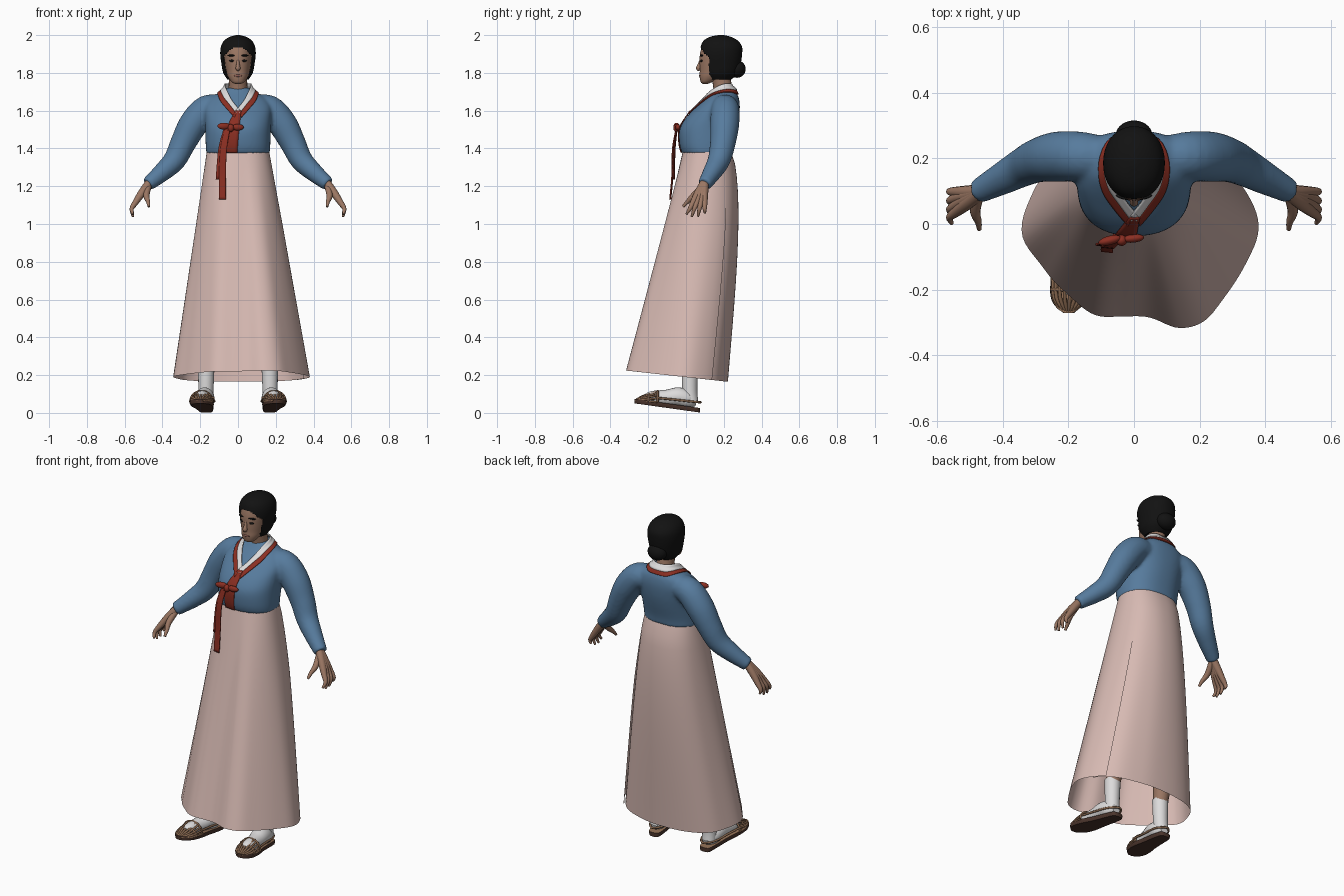
import bpy, bmesh, math
from mathutils import Vector

if "Cube" in bpy.data.objects:
    bpy.data.objects.remove(bpy.data.objects["Cube"])

COLORS = {
    "blue cloth": (0.095, 0.20, 0.34), "pink cloth": (0.68, 0.49, 0.45), "red cloth": (0.26, 0.028, 0.016),
    "white cloth": (0.72, 0.71, 0.71), "skin": (0.33, 0.185, 0.125), "black hair": (0.006, 0.006, 0.006),
    "straw": (0.27, 0.15, 0.085), "dark sole": (0.07, 0.035, 0.025), "lips": (0.24, 0.10, 0.08),
}
MATS = {}
for key, c in COLORS.items():
    MATS[key] = bpy.data.materials.new(key)
    MATS[key].diffuse_color = (*c, 1)


def spline(pts, n, closed=False):
    """Smooth curve through points of any dimension, n steps per span."""
    out, m = [], len(pts)
    get = (lambda i: pts[i % m]) if closed else (lambda i: pts[min(max(i, 0), m - 1)])
    for i in range(m if closed else m - 1):
        for k in range(n):
            t = k / n
            out.append(tuple(0.5 * (2 * b + (c - a) * t + (2 * a - 5 * b + 4 * c - d) * t * t
                                    + (3 * b - a - 3 * c + d) * t ** 3)
                             for a, b, c, d in zip(get(i - 1), get(i), get(i + 1), get(i + 2))))
    return out if closed else out + [tuple(pts[-1])]


def loft(rings, closed=True, caps=True):
    n = len(rings[0])
    verts = [v for r in rings for v in r]
    faces = [(j * n + i, j * n + (i + 1) % n, (j + 1) * n + (i + 1) % n, (j + 1) * n + i)
             for j in range(len(rings) - 1) for i in range(n if closed else n - 1)]
    if caps and closed:
        faces += [tuple(range(n)), tuple(range(len(verts) - n, len(verts)))]
    return verts, faces


def sup(a, p):
    return math.copysign(abs(a) ** (2 / p), a)


def body_rings(keys, n, segs, p=2.3):
    """Horizontal rings from (z, half width, front y, back y)."""
    rings = []
    for z, w, f, b in spline(keys, n):
        rings.append([(w * sup(math.cos(a), p), (f + b) / 2 + (b - f) / 2 * sup(math.sin(a), p), z)
                      for a in (2 * math.pi * i / segs for i in range(segs))])
    return rings


def tube(pts, segs=14, n=5):
    """Tube through (x, y, z, radius) points."""
    path = spline(pts, n)
    P = [Vector(p[:3]) for p in path]
    spread = [sum(abs(b[k] - a[k]) for a, b in zip(P, P[1:])) for k in range(3)]
    ref = Vector([1.0 if k == spread.index(min(spread)) else 0.0 for k in range(3)])
    rings = []
    for i, p in enumerate(P):
        t = (P[min(i + 1, len(P) - 1)] - P[max(i - 1, 0)]).normalized()
        u = t.cross(ref).normalized()
        v = t.cross(u)
        r = path[i][3]
        rings.append([tuple(p + r * (u * math.cos(a) + v * math.sin(a)))
                      for a in (2 * math.pi * k / segs for k in range(segs))])
    return loft(rings)


def strip(a, b, n=5, m=4):
    """Sheet between two edge curves."""
    A, B = spline(a, n), spline(b, n)
    return loft([[tuple(Vector(p).lerp(Vector(q), k / m)) for k in range(m + 1)] for p, q in zip(A, B)], closed=False)


def blob(c, s, turn=0, segs=20):
    """Ellipsoid turned about z."""
    rings = []
    for j in range(segs // 2 + 1):
        h = -math.pi / 2 + math.pi * j / (segs // 2)
        row = []
        for i in range(segs):
            a = 2 * math.pi * i / segs
            r = max(math.cos(h), 0.02)
            x, y = s[0] * r * math.cos(a), s[1] * r * math.sin(a)
            row.append((c[0] + x * math.cos(turn) - y * math.sin(turn),
                        c[1] + x * math.sin(turn) + y * math.cos(turn), c[2] + s[2] * math.sin(h)))
        rings.append(row)
    return loft(rings)


def obj(name, parts, *mats, keep=None, rule=None):
    verts, faces = [], []
    for v, f in parts:
        faces += [tuple(i + len(verts) for i in q) for q in f]
        verts += v
    me = bpy.data.meshes.new(name)
    me.from_pydata(verts, [], faces)
    bm = bmesh.new()
    bm.from_mesh(me)
    bmesh.ops.recalc_face_normals(bm, faces=bm.faces)
    if keep:
        bmesh.ops.delete(bm, geom=[f for f in bm.faces if not keep(f.calc_center_median())], context='FACES')
    if rule:
        for f in bm.faces:
            f.material_index = rule(f)
    bm.to_mesh(me)
    bm.free()
    for m in mats:
        me.materials.append(MATS[m])
    o = bpy.data.objects.new(name, me)
    bpy.context.collection.objects.link(o)
    bpy.ops.object.select_all(action='DESELECT')
    o.select_set(True)
    bpy.context.view_layer.objects.active = o
    bpy.ops.object.shade_smooth_by_angle(angle=math.radians(50))
    return o


def flip(pts, s):
    return [(p[0] * s, *p[1:]) for p in pts]


# Jacket: torso and sleeves fused
torso = loft(body_rings([(1.372, .168, -.02, .24), (1.42, .171, -.034, .247), (1.5, .173, -.034, .268),
                         (1.56, .176, -.002, .28), (1.62, .178, .055, .285), (1.665, .15, .1, .28),
                         (1.695, .1, .13, .268), (1.72, .068, .15, .255)], 5, 56))
arm = [(.08, .2, 1.615, .065), (.165, .207, 1.607, .075), (.235, .205, 1.53, .077), (.29, .195, 1.43, .068),
       (.335, .175, 1.34, .06), (.40, .14, 1.275, .05), (.478, .098, 1.21, .037)]
jacket = obj("jacket", [torso] + [tube(flip(arm, s), 24) for s in (1, -1)], "blue cloth")
m = jacket.modifiers.new("fuse", 'REMESH')
m.mode, m.voxel_size, m.use_smooth_shade = 'VOXEL', 0.009, True
m = jacket.modifiers.new("soften", 'SMOOTH')
m.factor, m.iterations = 0.5, 6


def on_jacket(o, gap, thick):
    w = o.modifiers.new("lay on jacket", 'SHRINKWRAP')
    w.target, w.wrap_mode, w.offset = jacket, 'OUTSIDE', gap
    t = o.modifiers.new("thickness", 'SOLIDIFY')
    t.thickness, t.offset = thick, 0


# Skirt: wrapped sheet from waist ellipse to irregular hem
hem = [(.35, .07), (.27, .16), (.13, .212), (0, .22), (-.13, .212), (-.24, .17), (-.31, .1), (-.34, -.04),
       (-.27, -.14), (-.2, -.22), (-.12, -.275), (-.03, -.283), (.05, -.287), (.14, -.315), (.23, -.285),
       (.31, -.17), (.37, -.05)]
hem = spline(hem, 6, True)
N, rows = len(hem), []
for j in range(19):
    t, row = j / 18, []
    for i in range(N + 5):
        x, y = hem[i % N]
        a = math.atan2((y + .04) / .26, (x - .01) / .355)
        lap = 1 + .03 * min(max((i - N + 12) / 14, 0), 1) * min(1, t * 3)
        fold = lap * (1 + .008 * t * math.sin(9 * a))
        tx, ty = .165 * sup(math.cos(a), 2.3), .11 + .127 * sup(math.sin(a), 2.3)
        bulge = .045 * math.sin(math.pi * t ** .6) * max(0, math.sin(a))
        zh = .165 + (.22 - y) * .11
        row.append(((tx + (x - tx) * t) * fold, (ty + (y - ty) * t + bulge) * fold, 1.385 + (zh - 1.385) * t))
    rows.append(row)
obj("skirt", [loft(rows, closed=False)], "pink cloth")

# Collar: white inner band, red outer band, red front panel
top = [(0, .243, 1.738), (.05, .232, 1.742), (.07, .19, 1.738), (.055, .125, 1.70), (.027, .076, 1.645), (-.012, .03, 1.595)]
mid = [(0, .262, 1.705), (.055, .25, 1.705), (.086, .19, 1.703), (.079, .115, 1.675), (.046, .066, 1.63), (.008, .015, 1.58)]
low = [(0, .272, 1.685), (.06, .262, 1.685), (.10, .19, 1.685), (.096, .105, 1.655), (.062, .052, 1.61), (.018, .0, 1.56)]
full = lambda e: flip(e[:0:-1], -1) + e
on_jacket(obj("white_collar", [strip(full(top), full(mid))], "white cloth"), .007, .006)
on_jacket(obj("red_collar", [strip(full(mid), full(low))], "red cloth"), .005, .005)
panel_l = [(-.012, .02, 1.60), (-.04, -.01, 1.55), (-.058, -.034, 1.5), (-.064, -.035, 1.43), (-.064, -.022, 1.378)]
panel_r = [(.018, .02, 1.60), (.012, -.01, 1.55), (.006, -.036, 1.5), (.0, -.037, 1.43), (-.004, -.024, 1.378)]
on_jacket(obj("red_front_panel", [strip(panel_l, panel_r)], "red cloth"), .004, .004)

# Bow and hanging ribbons
obj("bow", [blob((-.002, -.044, 1.512), (.033, .013, .017), .1), blob((-.074, -.05, 1.518), (.036, .014, .018), .25),
            blob((-.038, -.05, 1.508), (.017, .017, .021))], "red cloth")
tails = [[(-.062, -.05, 1.51, .012), (-.09, -.062, 1.4, .014), (-.104, -.066, 1.235, .014)],
         [(-.055, -.05, 1.51, .014), (-.076, -.07, 1.4, .017), (-.083, -.074, 1.25, .018), (-.083, -.085, 1.13, .018)]]
for name, tail in zip(("short_ribbon", "long_ribbon"), tails):
    o = obj(name, [strip([(x - w, y, z) for x, y, z, w in tail], [(x + w, y - .004, z) for x, y, z, w in tail])], "red cloth")
    o.modifiers.new("thickness", 'SOLIDIFY').thickness = .007

# Head, neck and face
head = loft(body_rings([(1.742, .016, .088, .115), (1.752, .034, .078, .14), (1.78, .053, .072, .2), (1.81, .063, .073, .25),
                        (1.85, .07, .072, .275), (1.9, .074, .074, .285), (1.95, .066, .09, .27), (1.98, .04, .13, .23)], 4, 40, 2.2))
obj("head", [head], "skin")
obj("neck", [tube([(0, .2, 1.66, .056), (0, .195, 1.72, .05), (0, .18, 1.8, .048)], 20)], "skin")
obj("nose", [tube([(0, .08, 1.875, .006), (0, .071, 1.845, .009), (0, .066, 1.824, .013), (0, .074, 1.815, .008)], 12)], "skin")
obj("lips", [blob((0, .076, 1.785), (.022, .007, .007))], "lips")
for side, s in (("left", 1), ("right", -1)):
    obj(side + "_eyebrow", [blob((s * .036, .082, 1.892), (.021, .006, .005), s * .3)], "black hair")
    obj(side + "_eye", [blob((s * .033, .081, 1.864), (.014, .005, .006), s * .28)], "black hair")

# Hair: cap with a face opening, and a bun
cap = loft(body_rings([(1.765, .056, .12, .24), (1.80, .078, .09, .275), (1.85, .088, .08, .29), (1.9, .094, .074, .297),
                       (1.94, .09, .078, .296), (1.97, .074, .093, .275), (1.99, .045, .125, .24), (2.0, .01, .17, .2)], 6, 96, 2.1))
obj("hair", [cap], "black hair", keep=lambda c: not (c.y < .122 and c.z < 1.937 - 9 * c.x * c.x))
obj("hair_bun", [blob((0, .27, 1.82), (.056, .046, .046), 0, 28)], "black hair")

# Hands, legs, socks and sandals
knuckles = [(.038, .002, 1.052), (.058, .03, 1.038), (.079, .063, 1.04), (.098, .1, 1.058)]
for side, s in (("left", 1), ("right", -1)):
    hand = [tube(flip([(.465, .1, 1.225, .022), (.505, .5 * y + .048, 1.17, .021), (.542, y, 1.115, .016),
                       (.563, (y + ty) / 2, 1.08, .011), (.556, ty, tz, .006)], s), 12) for y, ty, tz in knuckles]
    hand.append(tube(flip([(.475, .09, 1.2, .018), (.485, .04, 1.15, .016), (.476, .008, 1.118, .011), (.472, -.016, 1.092, .007)], s), 12))
    obj(side + "_hand", hand, "skin")
    obj(side + "_leg", [tube(flip([(.168, .02, .22, .038), (.16, .05, .4, .055), (.13, .06, .6, .058), (.1, .11, 1.0, .08)], s), 18)], "skin")
    sock = [tube(flip([(.172, .025, .06, .04), (.17, .02, .12, .04), (.168, .02, .25, .044)], s), 20),
            tube(flip([(.195, -.215, .08, .02), (.192, -.18, .082, .034), (.184, -.1, .08, .043), (.177, -.04, .085, .05),
                       (.172, .01, .07, .046), (.17, .055, .06, .025)], s), 20)]
    obj(side + "_sock", sock, "white cloth")
    # sole: (y, centre x, half width), sloping up to the toe
    shape = [(.073, .168, .015), (.06, .168, .034), (0, .172, .043), (-.08, .18, .05), (-.16, .19, .062),
             (-.22, .197, .058), (-.255, .2, .037), (-.272, .201, .012)]
    rings = []
    for y, cx, w in spline(shape, 4):
        z = .002 + (.073 - y) * .14
        rings.append([(s * (cx + w * k), y, z + h) for k, h in ((-.9, 0), (.9, 0), (1, .012), (.96, .024), (-.96, .024), (-1, .012))])
    obj(side + "_sandal_sole", [loft(rings)], "dark sole", "straw", rule=lambda f: int(f.normal.z > .5))
    fan = []
    for k in range(11):
        a = math.pi * k / 10
        c, h = math.cos(a), math.sin(a)
        fan.append(tube(flip([(.2 + .012 * c, -.268, .066, .006), (.196 + .05 * c, -.225, .062 + .028 * h, .006),
                              (.19 + .06 * c, -.15, .058 + .058 * h, .005)], s), 8))
    for y, w, h in ((-.15, .06, .058), (-.2, .058, .04)):
        fan.append(tube(flip([(.193 + w * math.cos(math.pi * k / 8), y, .058 + h * math.sin(math.pi * k / 8), .006)
                              for k in range(9)], s), 8, 2))
    fan.append(tube(flip([(.13, -.16, .08, .006), (.13, -.06, .07, .006), (.127, .03, .06, .006), (.168, .078, .056, .006),
                          (.212, .03, .06, .006), (.23, -.06, .07, .006), (.248, -.16, .08, .006)], s), 8))
    obj(side + "_sandal_straps", fan, "straw")

for m in bpy.data.materials:
    if m.users and not m.is_grease_pencil:
        m.use_nodes = True
        m.node_tree.nodes["Principled BSDF"].inputs["Base Color"].default_value = m.diffuse_color
